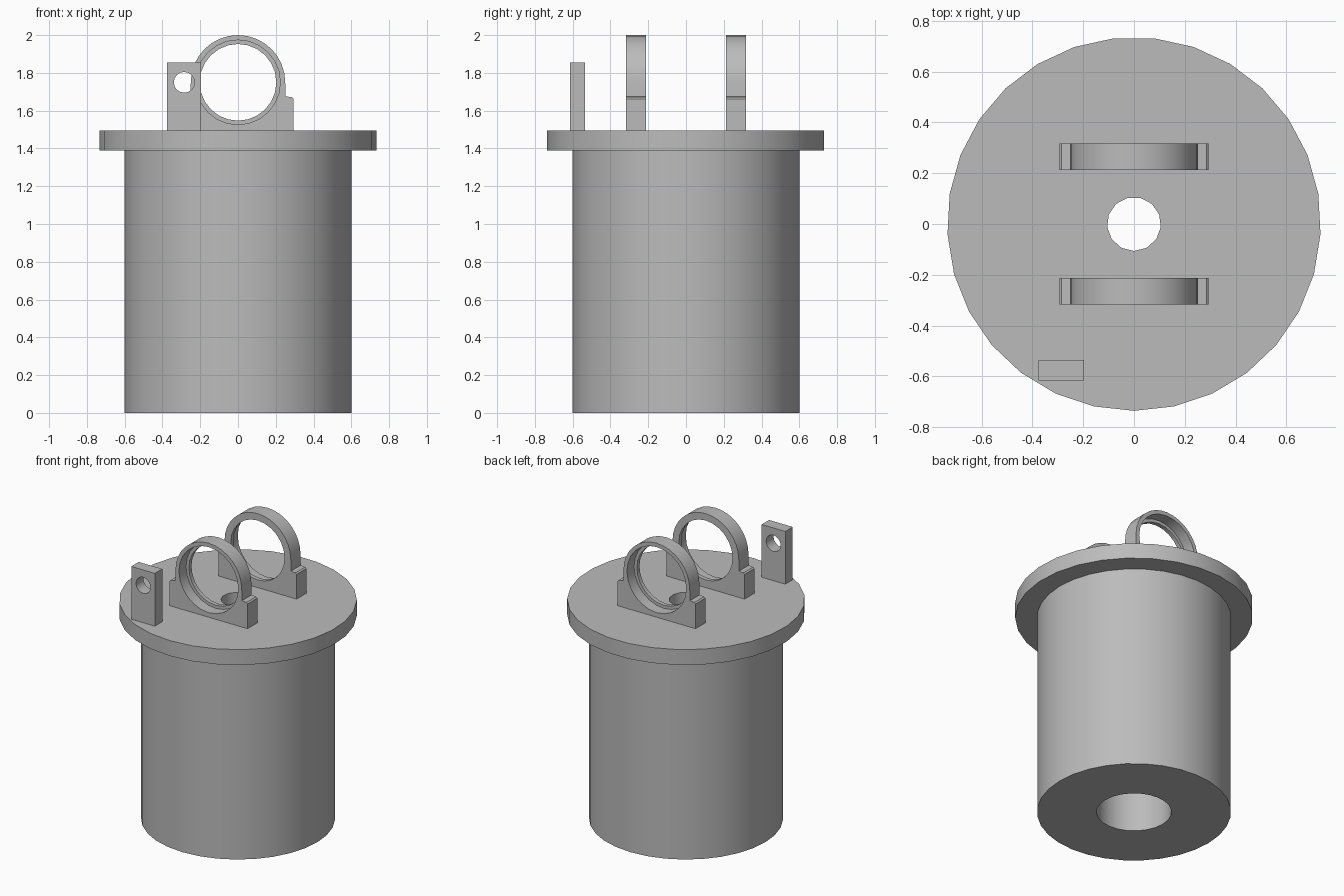
import bpy, bmesh
from math import pi, radians, cos, sin
from mathutils import Matrix

cube = bpy.data.objects.get("Cube")
if cube:
    bpy.data.objects.remove(cube, do_unlink=True)

grey = bpy.data.materials.new("plain grey")
grey.use_nodes = True
COLOUR = (0.5, 0.5, 0.5, 1)
grey.diffuse_color = COLOUR
grey.node_tree.nodes["Principled BSDF"].inputs["Base Color"].default_value = COLOUR

DECK = 1.495      # top of the flange
UNDER = 1.39      # underside of the flange
AXIS = 1.75       # height of the ring and lug holes


def add_object(name, bm):
    bmesh.ops.recalc_face_normals(bm, faces=bm.faces)
    mesh = bpy.data.meshes.new(name)
    bm.to_mesh(mesh)
    bm.free()
    mesh.materials.append(grey)
    obj = bpy.data.objects.new(name, mesh)
    bpy.context.collection.objects.link(obj)
    return obj


def prism(name, outline, y0, y1):
    """Extrude an x-z outline from y0 to y1."""
    bm = bmesh.new()
    face = bm.faces.new([bm.verts.new((x, y0, z)) for x, z in outline])
    made = bmesh.ops.extrude_face_region(bm, geom=[face])["geom"]
    verts = [v for v in made if isinstance(v, bmesh.types.BMVert)]
    bmesh.ops.translate(bm, verts=verts, vec=(0, y1 - y0, 0))
    return add_object(name, bm)


def disc(name, radius, z0, z1, sides):
    """Upright cylinder with a corner pointing to the front."""
    bm = bmesh.new()
    place = Matrix.Translation((0, 0, (z0 + z1) / 2)) @ Matrix.Rotation(pi, 4, "Z")
    bmesh.ops.create_cone(bm, cap_ends=True, segments=sides, radius1=radius,
                          radius2=radius, depth=z1 - z0, matrix=place)
    front = min(bm.verts, key=lambda v: v.co.y).co
    if front.y > -radius * 0.9999:
        bmesh.ops.rotate(bm, verts=bm.verts, matrix=Matrix.Rotation(pi / sides, 3, "Z"))
    return add_object(name, bm)


def circle(cx, radius, sides):
    return [(cx + radius * cos(2 * pi * i / sides), AXIS + radius * sin(2 * pi * i / sides))
            for i in range(sides)]


def cut(obj, *cutters):
    """Subtract the cutters, then discard them."""
    bpy.context.view_layer.objects.active = obj
    for cutter in cutters:
        mod = obj.modifiers.new("hole", "BOOLEAN")
        mod.operation, mod.solver, mod.object = "DIFFERENCE", "EXACT", cutter
        bpy.ops.object.modifier_apply(modifier=mod.name)
        bpy.data.objects.remove(cutter, do_unlink=True)


def smooth(obj):
    bpy.ops.object.select_all(action="DESELECT")
    obj.select_set(True)
    bpy.context.view_layer.objects.active = obj
    bpy.ops.object.shade_smooth_by_angle(angle=radians(32))


# Round body with a wide bore open at the bottom
body = disc("body", 0.6, 0, UNDER, 32)
cut(body, disc("bore_cutter", 0.232, -0.1, UNDER + 0.1, 24))

# Flange with a small central hole
flange = disc("flange", 0.735, UNDER, DECK, 29)
cut(flange, disc("hole_cutter", 0.106, UNDER - 0.1, DECK + 0.1, 13))

# Bearing ring outline: arch over a wider foot
arch = [(0.25 * cos(pi * i / 16), AXIS + 0.25 * sin(pi * i / 16)) for i in range(17)]
foot = [(0.252, 1.675), (0.285, 1.672), (0.294, 1.663), (0.294, DECK)]
outline = arch + [(-x, z) for x, z in foot] + foot[::-1]

# Two rings, each with a through hole and a recess on its outer face
parts = [body, flange]
for name, side in (("front_ring", -1), ("back_ring", 1)):
    ring = prism(name, outline, side * 0.212, side * 0.317)
    cut(ring,
        prism("through_cutter", circle(0, 0.203, 24), side * 0.15, side * 0.4),
        prism("recess_cutter", circle(0, 0.224, 24), side * 0.24, side * 0.4))
    parts.append(ring)

# Pierced lug near the front edge
lug = prism("lug", [(-0.375, DECK), (-0.197, DECK), (-0.197, 1.855), (-0.375, 1.855)],
            -0.615, -0.535)
cut(lug, prism("lug_cutter", circle(-0.285, 0.055, 16), -0.7, -0.45))
parts.append(lug)

for part in parts:
    smooth(part)
